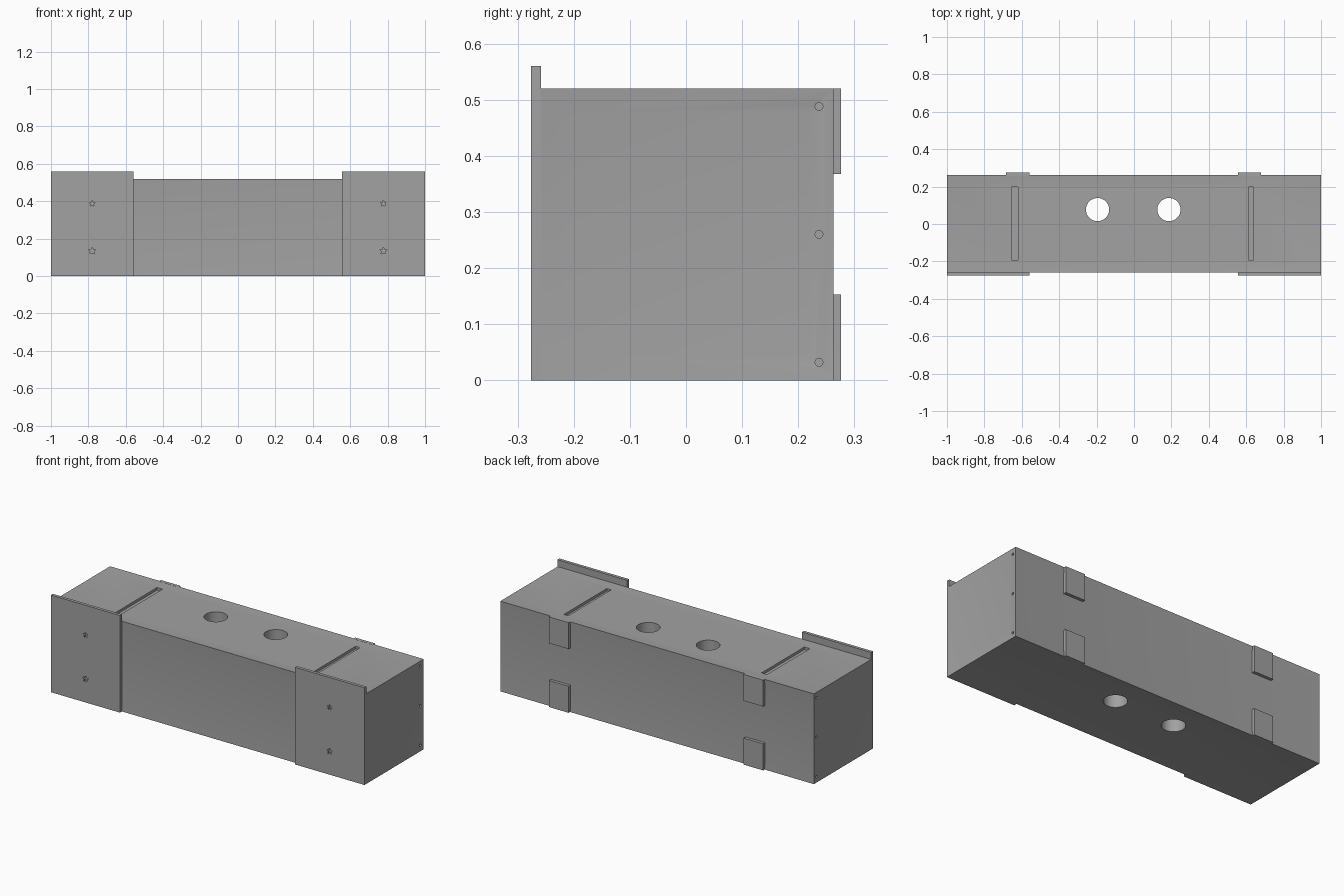
import bpy, bmesh, math
from mathutils import Matrix, Vector

if "Cube" in bpy.data.objects:
    bpy.data.objects.remove(bpy.data.objects["Cube"])

grey = bpy.data.materials.new("mid_grey")
grey.diffuse_color = (0.36, 0.36, 0.36, 1)
grey.use_nodes = True
grey.node_tree.nodes["Principled BSDF"].inputs["Base Color"].default_value = grey.diffuse_color


def add_box(bm, x0, x1, y0, y1, z0, z1):
    m = Matrix.Translation(((x0 + x1) / 2, (y0 + y1) / 2, (z0 + z1) / 2))
    m = m @ Matrix.Diagonal((x1 - x0, y1 - y0, z1 - z0, 1))
    bmesh.ops.create_cube(bm, size=1, matrix=m)


def add_cylinder(bm, centre, radius, depth, axis="Z", sides=32):
    rot = Matrix.Rotation(math.pi / 2, 4, "Y") if axis == "X" else Matrix()
    bmesh.ops.create_cone(bm, cap_ends=True, segments=sides, radius1=radius, radius2=radius,
                          depth=depth, matrix=Matrix.Translation(centre) @ rot)


def add_star(bm, x, z, y0, y1, r):
    pts = []
    for i in range(10):
        a = math.pi / 2 + i * math.pi / 5
        k = r if i % 2 == 0 else r * 0.5
        pts.append(bm.verts.new((x + k * math.cos(a), y0, z + k * math.sin(a))))
    face = bm.faces.new(pts)
    ext = bmesh.ops.extrude_face_region(bm, geom=[face])
    moved = [v for v in ext["geom"] if isinstance(v, bmesh.types.BMVert)]
    bmesh.ops.translate(bm, verts=moved, vec=Vector((0, y1 - y0, 0)))
    bmesh.ops.recalc_face_normals(bm, faces=bm.faces[:])


def finish(bm, name):
    mesh = bpy.data.meshes.new(name)
    bm.to_mesh(mesh)
    bm.free()
    ob = bpy.data.objects.new(name, mesh)
    bpy.context.collection.objects.link(ob)
    mesh.materials.append(grey)
    return ob


def cut(ob, bm):
    cutter = finish(bm, "cutter")
    cutter.hide_render = True
    mod = ob.modifiers.new("cut", "BOOLEAN")
    mod.operation, mod.solver, mod.object = "DIFFERENCE", "EXACT", cutter
    bpy.context.view_layer.objects.active = ob
    bpy.ops.object.modifier_apply(modifier=mod.name)
    bpy.data.objects.remove(cutter)


# main beam with a shallow recessed panel on every face
bm = bmesh.new()
add_box(bm, -1, 1, -0.258, 0.263, 0, 0.52)
bmesh.ops.inset_individual(bm, faces=bm.faces[:], thickness=0.063, depth=-0.005)
beam = finish(bm, "beam")

# through holes, top grooves and small end pin holes
bm = bmesh.new()
for x in (-0.195, 0.187):
    add_cylinder(bm, (x, 0.077, 0.26), 0.062, 1, sides=48)
for x0, x1 in ((-0.655, -0.62), (0.612, 0.64)):
    add_box(bm, x0, x1, -0.193, 0.198, 0.50, 0.60)
for x in (-1, 1):
    for z in (0.032, 0.26, 0.488):
        add_cylinder(bm, (x, 0.237, z), 0.007, 0.04, "X", 16)
cut(beam, bm)

# front end plates with star-shaped screw holes
for side, x0, x1, sx in (("left", -1, -0.56, -0.78), ("right", 0.557, 1, 0.777)):
    bm = bmesh.new()
    add_box(bm, x0, x1, -0.276, -0.258, 0, 0.56)
    plate = finish(bm, f"front_plate_{side}")
    bm = bmesh.new()
    for z, r in ((0.135, 0.02), (0.388, 0.017)):
        add_star(bm, sx, z, -0.30, -0.264, r)
    cut(plate, bm)

# back clips at the upper and lower edges
for side, x0, x1 in (("left", -0.685, -0.56), ("right", 0.555, 0.68)):
    for level, z0, z1 in (("lower", 0, 0.153), ("upper", 0.368, 0.52)):
        bm = bmesh.new()
        add_box(bm, x0, x1, 0.257, 0.276, z0, z1)
        finish(bm, f"back_clip_{level}_{side}")

# smooth round holes, sharp edges elsewhere
bpy.ops.object.select_all(action="DESELECT")
beam.select_set(True)
bpy.context.view_layer.objects.active = beam
bpy.ops.object.shade_smooth_by_angle(angle=math.radians(30))
